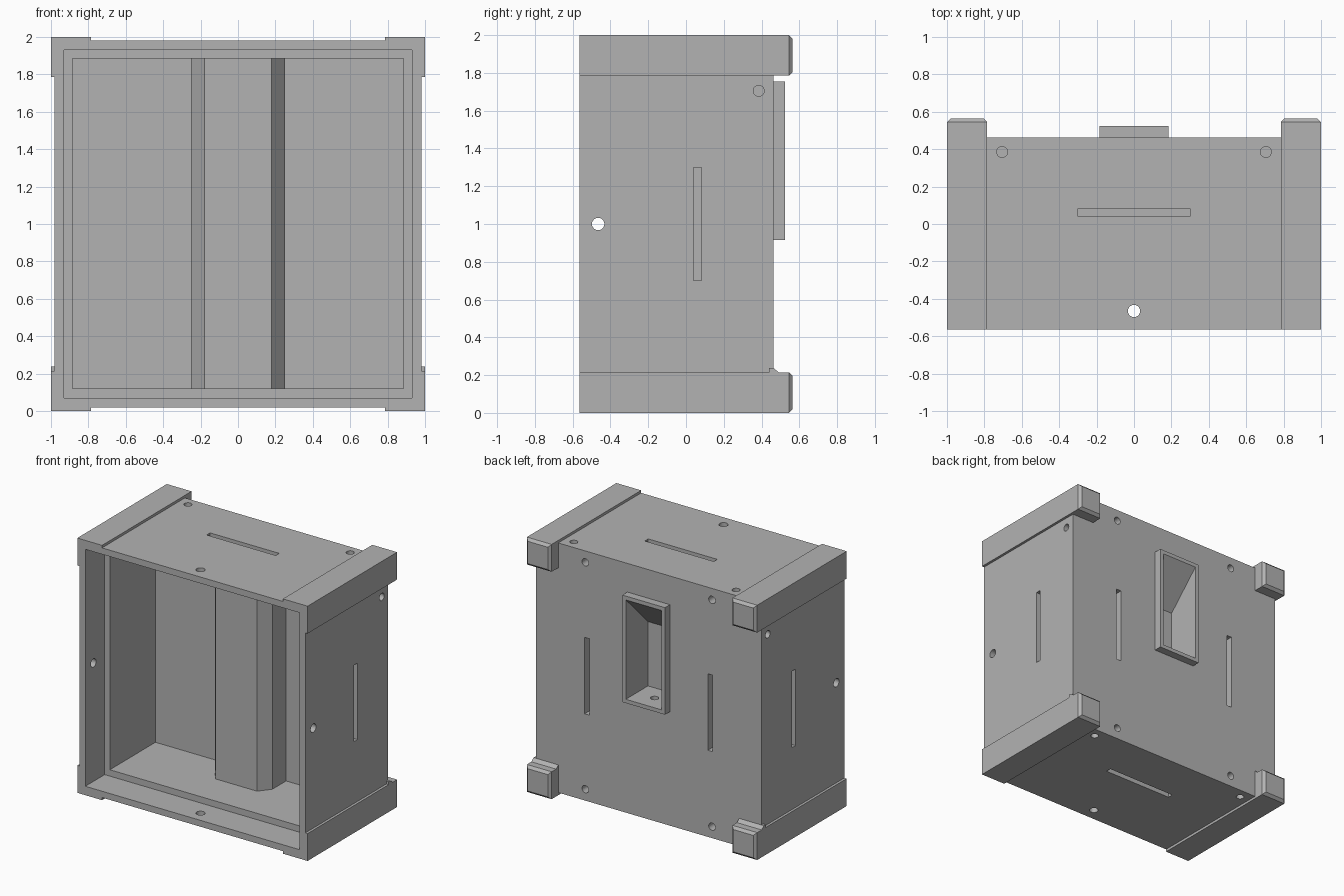
import bpy, bmesh
from mathutils import Matrix, Vector

cube = bpy.data.objects.get("Cube")
if cube:
    bpy.data.objects.remove(cube, do_unlink=True)

grey = bpy.data.materials.new("plain_grey")
grey.use_nodes = True
grey.diffuse_color = (0.45, 0.45, 0.45, 1)
grey.node_tree.nodes["Principled BSDF"].inputs["Base Color"].default_value = (0.45, 0.45, 0.45, 1)

FRONT, BACK, MID = -0.565, 0.463, 1.0


def make(name, bm):
    bmesh.ops.recalc_face_normals(bm, faces=bm.faces)
    mesh = bpy.data.meshes.new(name)
    bm.to_mesh(mesh)
    bm.free()
    mesh.materials.append(grey)
    obj = bpy.data.objects.new(name, mesh)
    bpy.context.collection.objects.link(obj)
    return obj


def prism(name, points, axis, lo, hi):
    """Extrude a 2D profile along an axis."""
    place = {"X": lambda a, b, d: (d, a, b),
             "Y": lambda a, b, d: (a, d, b),
             "Z": lambda a, b, d: (a, b, d)}[axis]
    bm = bmesh.new()
    face = bm.faces.new([bm.verts.new(place(a, b, lo)) for a, b in points])
    ext = bmesh.ops.extrude_face_region(bm, geom=[face])["geom"]
    moved = [v for v in ext if isinstance(v, bmesh.types.BMVert)]
    bmesh.ops.translate(bm, verts=moved, vec=place(0, 0, hi - lo))
    return make(name, bm)


def box(name, x0, x1, y0, y1, z0, z1):
    return prism(name, [(x0, y0), (x1, y0), (x1, y1), (x0, y1)], "Z", z0, z1)


def drill(centre, axis, radius, depth):
    bm = bmesh.new()
    bmesh.ops.create_cone(bm, cap_ends=True, segments=24, radius1=radius,
                          radius2=radius, depth=depth)
    turn = Vector((0, 0, 1)).rotation_difference(Vector(axis)).to_matrix().to_4x4()
    bm.transform(Matrix.Translation(centre) @ turn)
    return make("drill", bm)


def combine(target, tool, operation):
    mod = target.modifiers.new("combine", "BOOLEAN")
    mod.operation, mod.object, mod.solver = operation, tool, "EXACT"
    graph = bpy.context.evaluated_depsgraph_get()
    mesh = bpy.data.meshes.new_from_object(target.evaluated_get(graph))
    target.modifiers.clear()
    target.data = mesh
    bpy.data.objects.remove(tool, do_unlink=True)


def add(tool):
    combine(case, tool, "UNION")


def cut(tool):
    combine(case, tool, "DIFFERENCE")


# Main case
case = box("case", -0.98, 0.98, FRONT, BACK, 0.02, 1.98)

# Corner rails ending in chamfered feet behind the back wall
for sx in (-1, 1):
    for sz in (-1, 1):
        x0, x1 = sorted((sx * 0.785, sx))
        z0, z1 = sorted((MID + sz * 0.785, MID + sz))
        rail = box("rail", x0, x1, FRONT, 0.565, z0, z1)
        middle = Vector(((x0 + x1) / 2, 0, (z0 + z1) / 2))
        bm = bmesh.new()
        bm.from_mesh(rail.data)
        end = [e for e in bm.edges if all(v.co.y > 0.5 for v in e.verts)]
        bmesh.ops.bevel(bm, geom=end, offset=0.02, segments=1, affect="EDGES")
        bm.to_mesh(rail.data)
        bm.free()
        add(rail)
    # Small gusset above each lower foot
    add(prism("gusset", [(0.44, 0.2), (0.49, 0.2), (0.49, 0.215), (BACK, 0.238), (0.44, 0.238)],
              "X", x0, x1))

# Raised frame around the rear pocket
add(box("frame", -0.185, 0.185, 0.4, 0.525, 0.915, 1.755))

# Front rebate, then the cavity whose profile leaves a chamfered central rib
cut(box("rebate", -0.93, 0.93, -0.7, -0.325, 0.07, 1.93))
half = [(0.885, -0.4), (0.885, 0.24), (0.25, 0.24), (0.25, 0.07), (0.18, -0.02)]
cut(prism("cavity", half + [(-x, y) for x, y in reversed(half)], "Z", 0.12, 1.885))

# Rear pocket with a sloping roof and a hole in its floor
cut(prism("pocket", [(0.6, 0.945), (0.25, 0.945), (0.25, 1.45), (0.525, 1.725), (0.6, 1.725)],
          "X", -0.155, 0.155))
cut(drill((0, 0.39, 0.92), (0, 0, 1), 0.03, 0.2))

# Cross holes through the front rim
cut(drill((0, -0.465, MID), (1, 0, 0), 0.033, 2.4))
cut(drill((0, -0.465, MID), (0, 0, 1), 0.033, 2.4))

# Blind holes and slots on the four sides and the back
for s in (-1, 1):
    for t in (-1, 1):
        cut(drill((s * 0.98, 0.385, MID + t * 0.705), (1, 0, 0), 0.029, 0.16))
        cut(drill((t * 0.705, 0.385, MID + s * 0.98), (0, 0, 1), 0.029, 0.16))
        cut(drill((s * 0.55, BACK, MID + t * 0.89), (0, 1, 0), 0.029, 0.16))
    x0, x1 = sorted((s * 0.92, s * 1.1))
    cut(box("slot", x0, x1, 0.04, 0.083, 0.7, 1.3))
    cut(box("slot", -0.3, 0.3, 0.04, 0.083, MID + x0, MID + x1))
    cut(box("slot", s * 0.535 - 0.021, s * 0.535 + 0.021, 0.403, 0.6, 0.7, 1.3))
